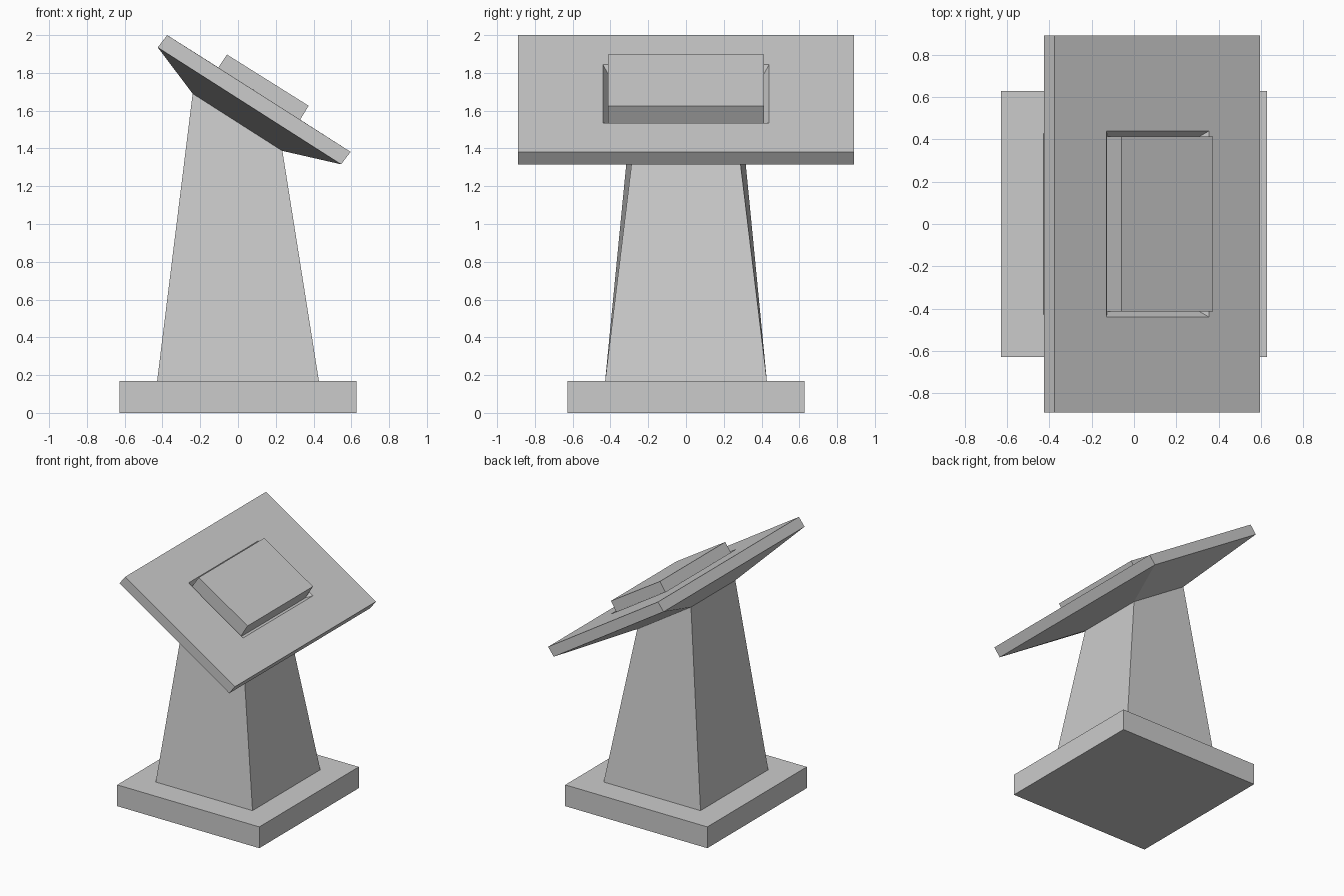
import bpy
import bmesh

if "Cube" in bpy.data.objects:
    bpy.data.objects.remove(bpy.data.objects["Cube"])


def loft(name, rings, cap_start=False, cap_end=False):
    """Skin four-sided rings given as (x0, z0, x1, z1, half width in y)."""
    bm = bmesh.new()
    loops = []
    for x0, z0, x1, z1, w in rings:
        pts = [(x0, -w, z0), (x1, -w, z1), (x1, w, z1), (x0, w, z0)]
        loops.append([bm.verts.new(p) for p in pts])
    for a, b in zip(loops, loops[1:]):
        for i in range(4):
            j = (i + 1) % 4
            bm.faces.new((a[i], a[j], b[j], b[i]))
    if cap_start:
        bm.faces.new(loops[0][::-1])
    if cap_end:
        bm.faces.new(loops[-1])
    mesh = bpy.data.meshes.new(name)
    bm.to_mesh(mesh)
    bm.free()
    obj = bpy.data.objects.new(name, mesh)
    bpy.context.collection.objects.link(obj)
    return obj


# Shared joints between the parts
post_foot = (-0.428, 0.17, 0.428, 0.17, 0.428)
post_head = (-0.24, 1.69, 0.235, 1.387, 0.28)

# Square floor plinth
loft("base", [(-0.628, 0, 0.628, 0, 0.628),
              (-0.628, 0.17, 0.628, 0.17, 0.628),
              post_foot], cap_start=True)

# Tapered post with a sloping head
loft("post", [post_foot, post_head])

# Tilted desk: flared underside, slab, V-groove and raised panel
loft("tilted_desk", [
    post_head,
    (-0.425, 1.935, 0.546, 1.316, 0.89),    # slab underside
    (-0.375, 2.0, 0.596, 1.382, 0.89),      # slab top
    (-0.13, 1.845, 0.355, 1.536, 0.44),     # groove rim
    (-0.127, 1.795, 0.308, 1.518, 0.413),   # groove bottom
    (-0.058, 1.897, 0.374, 1.626, 0.413),   # panel top
], cap_end=True)
